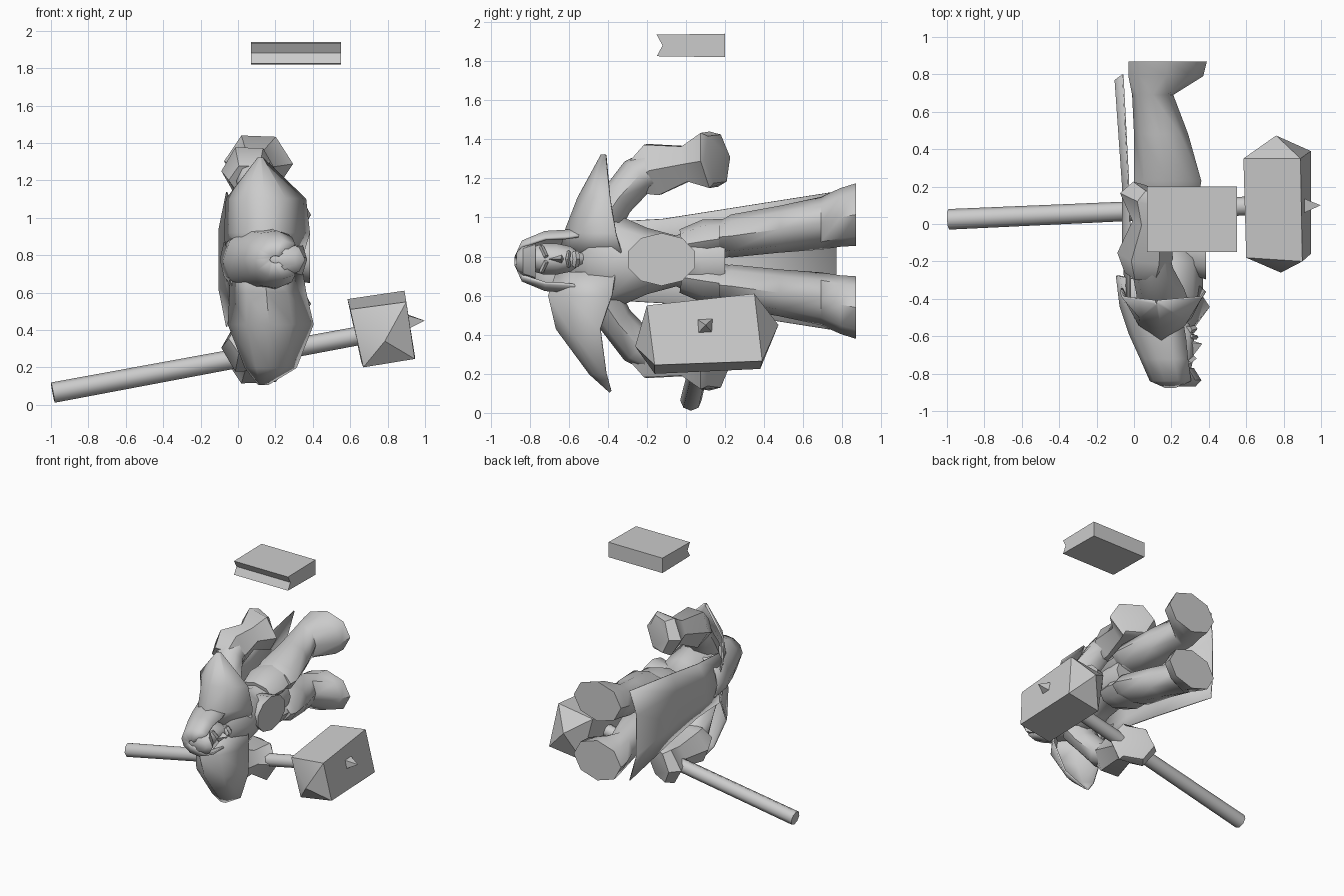
import bpy, bmesh, math
from mathutils import Vector as V

if "Cube" in bpy.data.objects:
    bpy.data.objects.remove(bpy.data.objects["Cube"])

MID = 0.777  # the lying figure mirrors about this height


def make(name, verts, faces, angle=50, thick=0):
    me = bpy.data.meshes.new(name)
    me.from_pydata([tuple(v) for v in verts], [], faces)
    bm = bmesh.new()
    bm.from_mesh(me)
    bmesh.ops.remove_doubles(bm, verts=bm.verts, dist=0.0005)
    bmesh.ops.recalc_face_normals(bm, faces=bm.faces)
    bm.to_mesh(me)
    bm.free()
    ob = bpy.data.objects.new(name, me)
    bpy.context.collection.objects.link(ob)
    if thick:
        mod = ob.modifiers.new("thickness", 'SOLIDIFY')
        mod.thickness = thick
        mod.offset = 0
    bpy.ops.object.select_all(action='DESELECT')
    ob.select_set(True)
    bpy.context.view_layer.objects.active = ob
    if angle:
        bpy.ops.object.shade_smooth_by_angle(angle=math.radians(angle))
    return ob


def loft(name, rows, closed=True, caps=True, **kw):
    n = len(rows[0])
    faces = []
    for r in range(len(rows) - 1):
        for i in range(n if closed else n - 1):
            j = (i + 1) % n
            faces.append((r * n + i, r * n + j, (r + 1) * n + j, (r + 1) * n + i))
    if closed and caps:
        faces += [tuple(range(n)), tuple(range((len(rows) - 1) * n, len(rows) * n))]
    return make(name, [p for r in rows for p in r], faces, **kw)


def y_ring(y, x, z, rx, rz, n=8):
    """Cross-section square to the body axis."""
    return [(x + rx * math.cos(2 * math.pi * i / n), y, z + rz * math.sin(2 * math.pi * i / n))
            for i in range(n)]


def tube(name, path, n=8, **kw):
    """Sweep through (centre, radius along x, other radius)."""
    rows = []
    for k, (c, a, b) in enumerate(path):
        t = V(path[min(k + 1, len(path) - 1)][0]) - V(path[max(k - 1, 0)][0])
        t.normalize()
        ref = V((1, 0, 0)) if abs(t.x) < 0.8 else V((0, 0, 1))
        u = (ref - t * ref.dot(t)).normalized()
        w = t.cross(u)
        rows.append([V(c) + u * a * math.cos(2 * math.pi * i / n) + w * b * math.sin(2 * math.pi * i / n)
                     for i in range(n)])
    return loft(name, rows, **kw)


def flip(c, s):
    return (c[0], c[1], MID + s * (c[2] - MID))


# torso
loft("torso", [y_ring(*s) for s in [
    (-.60, .12, MID, .09, .10), (-.50, .15, MID, .16, .20), (-.38, .18, MID, .19, .25),
    (-.20, .19, MID, .18, .17), (-.05, .17, MID, .16, .13), (.08, .17, MID, .17, .19),
    (.20, .17, MID, .16, .19)]])

# belly plate
plate = []
for x, ry, rz in [(.12, .13, .10), (.33, .16, .125), (.385, .18, .135)]:
    plate.append([(x, -.125 + ry * math.cos(math.pi * (i + .5) / 5),
                   .785 + rz * math.sin(math.pi * (i + .5) / 5)) for i in range(10)])
loft("belly_plate", plate)

# limbs, one for each side
for s, side in ((1, "upper"), (-1, "lower")):
    tube(side + "_thigh", [(flip(c, s), a, b) for c, a, b in [
        ((.17, -.02, .86), .14, .08), ((.17, .10, .88), .17, .11), ((.17, .24, .90), .155, .095)]])
    loft(side + "_boot", [y_ring(y, x, MID + s * (z - MID), a, b) for y, x, z, a, b in [
        (.17, .18, .90, .17, .08), (.23, .18, .905, .18, .11), (.48, .145, .94, .145, .12),
        (.69, .10, .97, .11, .135), (.79, .17, 1.0, .20, .15), (.87, .18, 1.015, .21, .16)]])
    tube(side + "_upper_arm", [(flip(c, s), a, b) for c, a, b in [
        ((.16, -.44, .96), .14, .11), ((.14, -.36, 1.08), .13, .09), ((.10, -.25, 1.21), .11, .10),
        ((.09, -.16, 1.25), .10, .10)]])
    tube(side + "_gauntlet", [(flip(c, s), a, b) for c, a, b in [
        ((.06, -.26, 1.20), .11, .10), ((.06, -.17, 1.245), .15, .155),
        ((.09, 0, 1.275), .10, .105), ((.11, .12, 1.295), .19, .165), ((.13, .16, 1.30), .15, .14)]],
        n=6)


# shoulder guards: arched rows narrowing to a point
def guard(name, rows):
    out = []
    for z, x0, x1, peak, rim in rows:
        arch = [(0, 0), (.22, .68), (.48, 1), (.75, .7), (1, 0)]
        out.append([(x0 + (x1 - x0) * f, rim + (peak - rim) * h, z) for f, h in arch])
    loft(name, out, closed=False, thick=.012, angle=60)


guard("upper_shoulder_guard", [(.82, -.06, .35, -.64, -.33), (.92, -.07, .38, -.62, -.36),
                               (1.10, -.06, .36, -.55, -.39), (1.32, .11, .13, -.43, -.41)])
guard("lower_shoulder_guard", [(.72, -.04, .34, -.66, -.36), (.60, -.04, .36, -.70, -.38),
                               (.43, -.05, .40, -.66, -.44), (.20, .04, .31, -.49, -.41),
                               (.11, .11, .16, -.39, -.385)])

# hood: sections open towards the face
hood = []
for y, x, rx, rz, lean in [(-.87, .20, .03, .02, 0), (-.835, .22, .13, .10, 0), (-.72, .19, .15, .148, 0),
                           (-.60, .16, .18, .155, .02), (-.48, .13, .20, .175, .07),
                           (-.30, .04, .13, .16, .04)]:
    row = []
    for i in range(9):
        a = math.radians(50 + 260 * i / 8)
        row.append((x + rx * math.cos(a), y - lean * math.cos(a) * .6, MID + rz * math.sin(a)))
    hood.append(row)
loft("hood", hood, closed=False, thick=.015, angle=60)
loft("hood_brow", [y_ring(y, x, MID, a, b) for y, x, a, b in [
    (-.868, .25, .08, .04), (-.835, .25, .11, .09), (-.77, .21, .11, .12)]])

# face with nose, brows and chin
loft("face", [y_ring(y, x, .787, a, b, 10) for y, x, a, b in [
    (-.80, .20, .10, .06), (-.73, .21, .105, .083), (-.66, .21, .11, .083),
    (-.59, .22, .10, .068), (-.55, .23, .08, .035), (-.50, .18, .08, .05)]])
make("nose", [(.30, -.725, .787), (.365, -.64, .787), (.30, -.635, .762), (.30, -.635, .812),
              (.30, -.62, .787)], [(0, 2, 1), (0, 1, 3), (1, 2, 4), (1, 4, 3)], angle=0)
for s in (1, -1):
    tube("brow", [((.32, -.715, .787 + s * .012), .018, .012),
                  ((.29, -.74, .787 + s * .065), .018, .012)], n=4, angle=0)
tube("mouth", [((.30, -.60, .755), .02, .01), ((.325, -.605, .787), .02, .014),
               ((.30, -.60, .82), .02, .01)], n=6)
tube("chin", [((.29, -.565, .757), .025, .02), ((.31, -.56, .787), .03, .022),
              ((.29, -.565, .817), .025, .02)], n=6)

# cape
cape = []
for y, half, x_mid, x_edge in [(-.42, .20, -.04, -.02), (-.15, .215, -.06, -.02),
                               (.20, .27, -.06, -.03), (.77, .36, -.08, -.04)]:
    cape.append([(x_edge, y + .03, MID - half), (x_mid, y, MID - half * .45),
                 (x_mid, y, MID + half * .45), (x_edge, y + .03, MID + half)])
cape[-1] = [(p[0] - .02, p[1], p[2]) for p in cape[-1]]
loft("cape", cape, closed=False, thick=.008)

# hammer
tube("hammer_handle", [((-.99, .025, .065), .055, .055), ((.68, .10, .375), .05, .05)], n=8)
block = [[(.60, -.18, .51), (.90, -.20, .55), (.945, -.16, .245), (.67, -.16, .20)],
         [(.585, .35, .565), (.89, .35, .61), (.945, .39, .265), (.66, .38, .225)]]
tips = [(.785, -.26, .34), (.76, .473, .45)]
loft("hammer_head", [[tips[0]] * 4] + block + [[tips[1]] * 4], caps=False, angle=40)
make("hammer_spike", [(.90, .055, .40), (.90, .14, .405), (.90, .14, .485), (.90, .055, .48),
                      (.998, .10, .45)],
     [(0, 1, 2, 3), (0, 1, 4), (1, 2, 4), (2, 3, 4), (3, 0, 4)], angle=0)

# floating book with a notched page edge
profile = [(-.15, 1.935), (.20, 1.94), (.20, 1.82), (-.15, 1.825), (-.12, 1.88)]
loft("book", [[(x, y, z) for y, z in profile] for x in (.07, .55)], angle=0)
